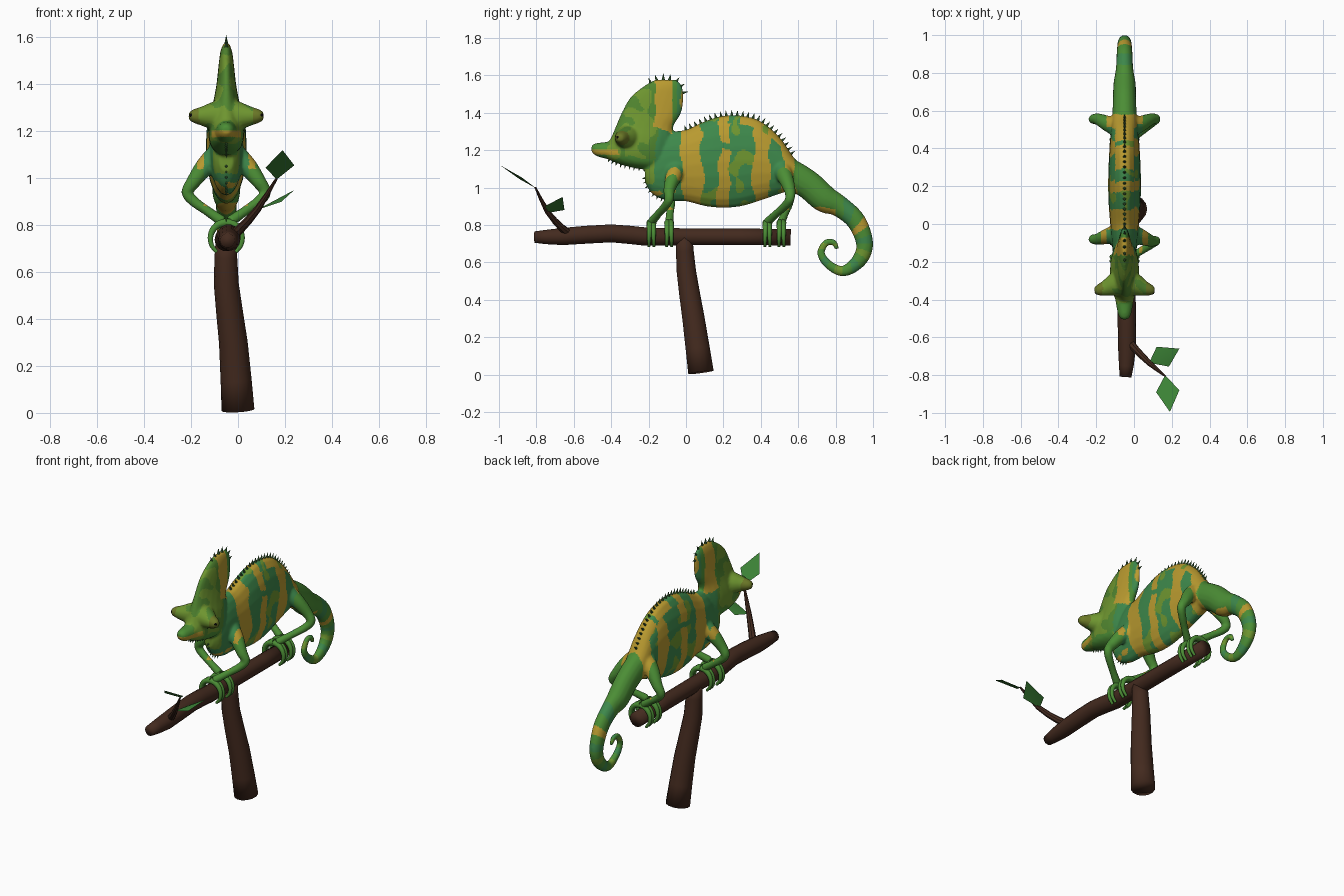
import bpy, bmesh, math
from mathutils import Vector, Matrix, noise

if "Cube" in bpy.data.objects:
    bpy.data.objects.remove(bpy.data.objects["Cube"])

MID = -.05                      # the animal's plane of symmetry
X, Y, Z = Vector((1, 0, 0)), Vector((0, 1, 0)), Vector((0, 0, 1))


def material(name, r, g, b):
    m = bpy.data.materials.new(name)
    m.use_nodes = True
    col = [c ** 2.2 for c in (r, g, b)] + [1]
    m.diffuse_color = col
    m.node_tree.nodes["Principled BSDF"].inputs["Base Color"].default_value = col
    return m


GREEN = material("limb green", .3, .55, .22)
TEAL = material("teal green", .25, .53, .3)
OCHRE = material("ochre yellow", .72, .6, .2)
LIME = material("lime green", .43, .58, .2)
MOSS = material("moss spots", .32, .52, .2)
OLIVE = material("eyelid olive", .42, .47, .17)
SPINE = material("spine green", .25, .41, .23)
BARK = material("bark brown", .27, .18, .14)
LEAF = material("leaf green", .24, .5, .22)
BLACK = material("pupil black", .06, .05, .03)


def smooth_rows(rows, n=6):
    """Catmull-Rom interpolation through rows of numbers."""
    rows = [Vector(r) for r in rows]
    ext = [rows[0]] + rows + [rows[-1]]
    out = []
    for a, b, c, d in zip(ext, ext[1:], ext[2:], ext[3:]):
        for i in range(n):
            t = i / n
            out.append(b + (c - a) * (t / 2) + (a * 2 - b * 5 + c * 4 - d) * (t * t / 2)
                       + (b * 3 - a - c * 3 + d) * (t ** 3 / 2))
    return out + [rows[-1]]


def loft(bm, frames, sides=20):
    """Skin a series of ellipses given as (centre, half axis, half axis)."""
    rings = []
    for c, u, v in frames:
        turn = [math.tau * i / sides for i in range(sides)]
        rings.append([bm.verts.new(c + u * math.cos(a) + v * math.sin(a)) for a in turn])
    for p, q in zip(rings, rings[1:]):
        for i in range(sides):
            j = (i + 1) % sides
            bm.faces.new((p[i], p[j], q[j], q[i]))
    bm.faces.new(rings[0][::-1])
    bm.faces.new(rings[-1])


def tube(bm, points, ref, flat=1, sides=16, n=6):
    """Sweep a round section along points of (x, y, z, radius)."""
    rows = smooth_rows(points, n)
    frames = []
    for i, r in enumerate(rows):
        t = (rows[min(i + 1, len(rows) - 1)] - rows[max(i - 1, 0)]).to_3d().normalized()
        u = (ref - t * ref.dot(t)).normalized()
        frames.append((r.to_3d(), u * r[3] * flat, t.cross(u) * r[3]))
    loft(bm, frames, sides)


def finish(bm, name, mats, angle=40, outward=True):
    if outward:
        bmesh.ops.recalc_face_normals(bm, faces=bm.faces[:])
    me = bpy.data.meshes.new(name)
    bm.to_mesh(me)
    bm.free()
    ob = bpy.data.objects.new(name, me)
    bpy.context.collection.objects.link(ob)
    for m in mats:
        me.materials.append(m)
    bpy.ops.object.select_all(action="DESELECT")
    ob.select_set(True)
    bpy.context.view_layer.objects.active = ob
    if angle:
        bpy.ops.object.shade_smooth_by_angle(angle=math.radians(angle))
    return ob


# Trunk profile: y, top z, bottom z, half width
trunk = smooth_rows([(-.22, 1.12, 1.03, .03), (-.18, 1.2, .965, .055), (-.1, 1.29, .93, .068),
                     (0, 1.31, .925, .076), (.1, 1.355, .9, .084), (.2, 1.385, .89, .087),
                     (.3, 1.385, .9, .085), (.4, 1.355, .93, .08), (.5, 1.27, .965, .072),
                     (.57, 1.17, .985, .065), (.63, 1.1, .96, .055)])
# Head profile: z, front y, back y, half width
head = smooth_rows([(1.1, -.26, -.12, .03), (1.13, -.37, -.09, .062), (1.17, -.44, -.07, .075),
                    (1.22, -.43, -.07, .077), (1.27, -.4, -.07, .07), (1.33, -.375, -.065, .055),
                    (1.4, -.345, -.025, .042), (1.48, -.3, -.012, .033), (1.54, -.23, -.02, .025),
                    (1.575, -.17, -.05, .012)])

# Body, head, tail and limbs fused into one skin
bm = bmesh.new()
loft(bm, [(Vector((MID, y, (t + b) / 2)), X * w, Z * (t - b) / 2) for y, t, b, w in trunk])
loft(bm, [(Vector((MID, (f + b) / 2, z)), X * w, Y * (b - f) / 2) for z, f, b, w in head])
tube(bm, [(MID, -.36, 1.195, .055), (MID, -.44, 1.2, .043), (MID, -.485, 1.205, .032),
          (MID, -.505, 1.205, .016)], X)
tail = [(.5, 1.1, .08), (.58, 1.06, .08), (.66, 1.01, .077), (.74, .94, .074), (.82, .9, .058),
        (.91, .82, .052), (.955, .7, .046), (.925, .61, .04), (.84, .553, .029),
        (.76, .59, .024), (.722, .65, .021), (.75, .705, .018), (.79, .705, .017),
        (.808, .67, .012)]
tube(bm, [(MID, *p) for p in tail], X, .8)
# Side, hip y, knee y, foot y
FEET = [(1, -.05, -.09, -.185), (-1, -.05, -.08, -.09), (1, .51, .555, .435), (-1, .51, .555, .51)]
for s, root, knee, foot in FEET:
    def at(out, y, z, r):
        return (MID + s * out, y, z, r)
    tube(bm, [at(.03, root, 1.1, .055), at(.09, (root + knee) / 2, 1.05, .042),
              at(.14, knee, .985, .031), at(.166, knee, .94, .025),
              at(.14, knee * .8 + foot * .2, .903, .023),
              at(.08, knee * .4 + foot * .6, .86, .021), at(.015, foot, .815, .024)], Y)
for s in (1, -1):
    tube(bm, [(MID + s * .02, -.31, 1.265, .075), (MID + s * .06, -.325, 1.265, .06),
              (MID + s * .1, -.34, 1.265, .043), (MID + s * .14, -.35, 1.265, .029),
              (MID + s * .159, -.353, 1.265, .016)], Y)
skin = finish(bm, "lizard_skin", [GREEN, TEAL, OCHRE, LIME, MOSS, OLIVE], 0)
mod = skin.modifiers.new("fuse", "REMESH")
mod.mode, mod.voxel_size = "VOXEL", .0075
mod2 = skin.modifiers.new("soften", "SMOOTH")
mod2.factor, mod2.iterations = .5, 5
for m in (mod, mod2):
    bpy.ops.object.modifier_apply(modifier=m.name)

SIDE_BANDS = ((-.1, .085), (.175, .235), (.36, .445), (.515, .59))
BACK_BANDS = ((-.1, .08), (.165, .215), (.28, .4), (.435, .59))


def skin_colour(p):
    """Index of the colour: 0 limb, 1 teal, 2 ochre, 3 lime, 4 moss, 5 olive."""
    out, y, z = abs(p.x - MID), p.y, p.z
    wob = noise.noise(p * 9) * .03
    spot = noise.noise(p * 13 + X * 5)
    if y > .66 or (y > .6 and z < .95):                         # tail rings
        if y < .8 and z > .8:
            return 2 if z < .885 + wob else 0
        a = math.atan2(z - .7, y - .84) + wob * 2
        if math.sin(a * 10) < .1:
            return 0
        return 1 if math.sin(a * 5) > 0 else 2 if z > .7 else 3
    if y < -.05 and z > 1.1 + max(0, y + .2) * 1.5:             # head
        if z > 1.29 + wob * 2 and -.165 < y + wob * .6 < -.075:
            return 2
        if y < -.36 and abs(z - 1.19) < .014 and out < .08:
            return 2
        if out > .115:
            return 5
        if y > -.16 + wob:
            return 1 if z < 1.3 + wob * 2 else 0
        if y < -.42 or z < 1.16 + wob:
            return 0
        return 4 if spot > .25 or y > -.19 + wob * 2 else 3
    if out > .095 or z < .88:                                   # limbs
        return 2 if out < .125 and z > 1.04 and y < 0 else 0
    if y < -.02 + wob:                                          # throat and shoulder
        if z < .985 + wob:
            return 2 if spot > -.1 else 1
        return 1 if y > -.17 or z < 1.02 else 3
    v = y + wob                                                 # flank bands
    if v > .585:
        return 0
    on_back = out < .05 and z > 1.2
    if abs(z - 1.21 + wob) < .018 and .08 < y < .36:
        return 1
    for lo, hi in BACK_BANDS if on_back else SIDE_BANDS:
        if lo < v < hi:
            return 2
    if spot > (.12 if z < 1.2 else .3):
        return 3
    return 1


for f in skin.data.polygons:
    f.material_index = skin_colour(f.center)
bpy.ops.object.shade_smooth_by_angle(angle=math.radians(60))

# Toes gripping the branch
bm = bmesh.new()
for s, root, knee, foot in FEET:
    for side in (1, -1):
        for dy in (-.011, .011):
            arc = []
            for i in range(6):
                a = i * .5
                arc.append((MID + side * .068 * math.sin(a), foot + dy * (.8 + a / 6),
                            .742 + .07 * math.cos(a), .018 - i * .002))
            tube(bm, arc, Y, sides=10, n=3)
finish(bm, "toes", [GREEN])

# Pupils beside the tips of the eye cones
bm = bmesh.new()
for s in (1, -1):
    bmesh.ops.create_uvsphere(bm, u_segments=12, v_segments=8, radius=.011,
                              matrix=Matrix.Translation((MID + s * .147, -.362, 1.268)))
finish(bm, "pupils", [BLACK])


def spines(name, path, height, radius, gap):
    """Small cones at even gaps on a path of (y, z), on its left, or right if height < 0."""
    bm = bmesh.new()
    rows = smooth_rows(path, 12)
    walked = gap
    for p, q in zip(rows, rows[1:]):
        walked += (q - p).length
        if walked >= gap and (q - p).length > 0:
            walked = 0
            d = (q - p).normalized()
            n = Vector((0, -d.y, d.x)) * math.copysign(1, height)
            rot = Z.rotation_difference(n).to_matrix().to_4x4()
            place = Matrix.Translation(Vector((MID, *p)) + n * abs(height) * .3)
            bmesh.ops.create_cone(bm, cap_ends=True, segments=6, radius1=radius, radius2=0,
                                  depth=abs(height), matrix=place @ rot)
    finish(bm, name, [SPINE], 30)


spines("back_spines", [(r[0], r[1]) for r in trunk if 0 <= r[0] < .58], .033, .009, .028)
spines("crest_spines", [(-.19, 1.562), (-.15, 1.578), (-.11, 1.582), (-.055, 1.57),
                        (-.022, 1.53), (-.012, 1.48)], .036, .009, .034)
spines("chin_spines", [(-.41, 1.15), (-.36, 1.128), (-.27, 1.108), (-.2, 1.1)], -.024, .007, .022)
spines("throat_spines", [(-.222, 1.05), (-.205, 1.0), (-.17, .96), (-.12, .935)], -.02, .006, .024)

# Perch: branch, post and twig
bm = bmesh.new()
tube(bm, [(-.045, -.81, .735, .031), (-.037, -.66, .738, .047), (-.04, -.4, .755, .049),
          (MID, -.22, .738, .05), (MID, 0, .737, .046), (MID, .56, .735, .045)], X, sides=14, n=2)
finish(bm, "branch", [BARK], 180)
bm = bmesh.new()
tube(bm, [(MID, -.01, .74, .045), (MID, .002, .55, .053), (-.02, .04, .3, .061),
          (0, .08, .012, .07)], X, sides=14, n=2)
finish(bm, "post", [BARK], 180)
bm = bmesh.new()
tube(bm, [(-.03, -.62, .75, .024), (.01, -.665, .785, .02), (.085, -.74, .87, .015),
          (.165, -.805, 1, .005)], Y, sides=8, n=2)
finish(bm, "twig", [BARK])

# Two single-sheet diamond leaves with a soft fold
for name, corners in (
        ("lower_leaf", [(.08, -.735, .865), (.185, -.755, .9), (.24, -.66, .95), (.12, -.65, .88)]),
        ("upper_leaf", [(.165, -.8, .995), (.117, -.89, 1.045), (.19, -.995, 1.12),
                        (.24, -.88, 1.055)])):
    bm = bmesh.new()
    a, b, c, d = [bm.verts.new(p) for p in corners]
    for tri in ((a, b, c), (a, c, d)):
        bm.faces.new(tri)
    finish(bm, name, [LEAF], 180, outward=False)
